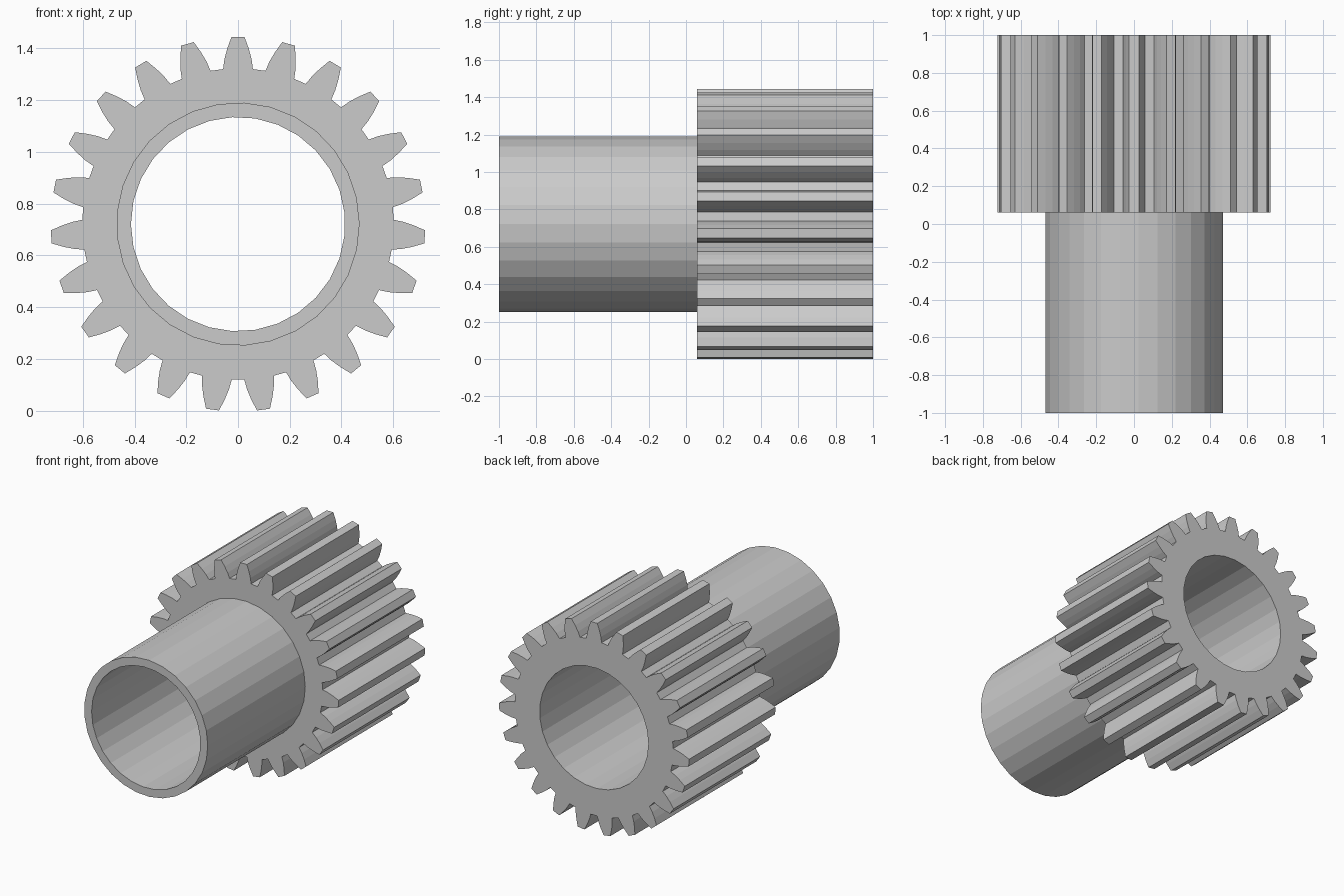
import bpy
import bmesh
from math import sin, cos, radians, tau

cube = bpy.data.objects.get("Cube")
if cube:
    bpy.data.objects.remove(cube, do_unlink=True)

CENTRE_Z = 0.721
FRONT, STEP, BACK = -1.0, 0.06, 1.0
TEETH = 23
SIDES = 29


def polar(radius, angle):
    """Point across the shaft, angle measured clockwise from the top."""
    return radius * sin(angle), CENTRE_Z + radius * cos(angle)


def circle(radius, start):
    return [polar(radius, radians(start) + tau * i / SIDES) for i in range(SIDES)]


def tooth_outline():
    # One flank as radius and half angle, mirrored to make each tooth
    flank = [(0.602, 5.5), (0.64, 4.7), (0.68, 3.5), (0.724, 2.0)]
    profile = [(r, -a) for r, a in flank] + [(r, a) for r, a in reversed(flank)]
    return [polar(r, radians(a) + tau * i / TEETH)
            for i in range(TEETH) for r, a in profile]


def wall(bm, loop, y0, y1):
    """Straight wall swept along the shaft."""
    near = [bm.verts.new((x, y0, z)) for x, z in loop]
    far = [bm.verts.new((x, y1, z)) for x, z in loop]
    for i in range(len(loop)):
        j = (i + 1) % len(loop)
        bm.faces.new((near[i], near[j], far[j], far[i]))


def cap(bm, outer, inner, y):
    """Flat end face with a hole in it."""
    edges = []
    for loop in (outer, inner):
        verts = [bm.verts.new((x, y, z)) for x, z in loop]
        edges += [bm.edges.new((verts[i - 1], verts[i])) for i in range(len(verts))]
    bmesh.ops.triangle_fill(bm, use_beauty=True, use_dissolve=False,
                            edges=edges, normal=(0, 1, 0))


teeth = tooth_outline()
sleeve = circle(0.47, 2.9)
bore = circle(0.414, -3.1)

bm = bmesh.new()
# Toothed section
wall(bm, teeth, STEP, BACK)
cap(bm, teeth, sleeve, STEP)
cap(bm, teeth, bore, BACK)
# Plain sleeve and the bore through both sections
wall(bm, sleeve, FRONT, STEP)
cap(bm, sleeve, bore, FRONT)
wall(bm, bore, FRONT, BACK)
# Weld into one closed solid
bmesh.ops.remove_doubles(bm, verts=bm.verts[:], dist=0.0001)
bmesh.ops.recalc_face_normals(bm, faces=bm.faces[:])

mesh = bpy.data.meshes.new("gear_with_sleeve")
bm.to_mesh(mesh)
bm.free()
gear = bpy.data.objects.new("gear_with_sleeve", mesh)
bpy.context.collection.objects.link(gear)

# Plain grey metal
grey = bpy.data.materials.new("grey")
grey.use_nodes = True
colour = (0.6, 0.6, 0.6, 1.0)
grey.diffuse_color = colour
grey.node_tree.nodes["Principled BSDF"].inputs["Base Color"].default_value = colour
mesh.materials.append(grey)
